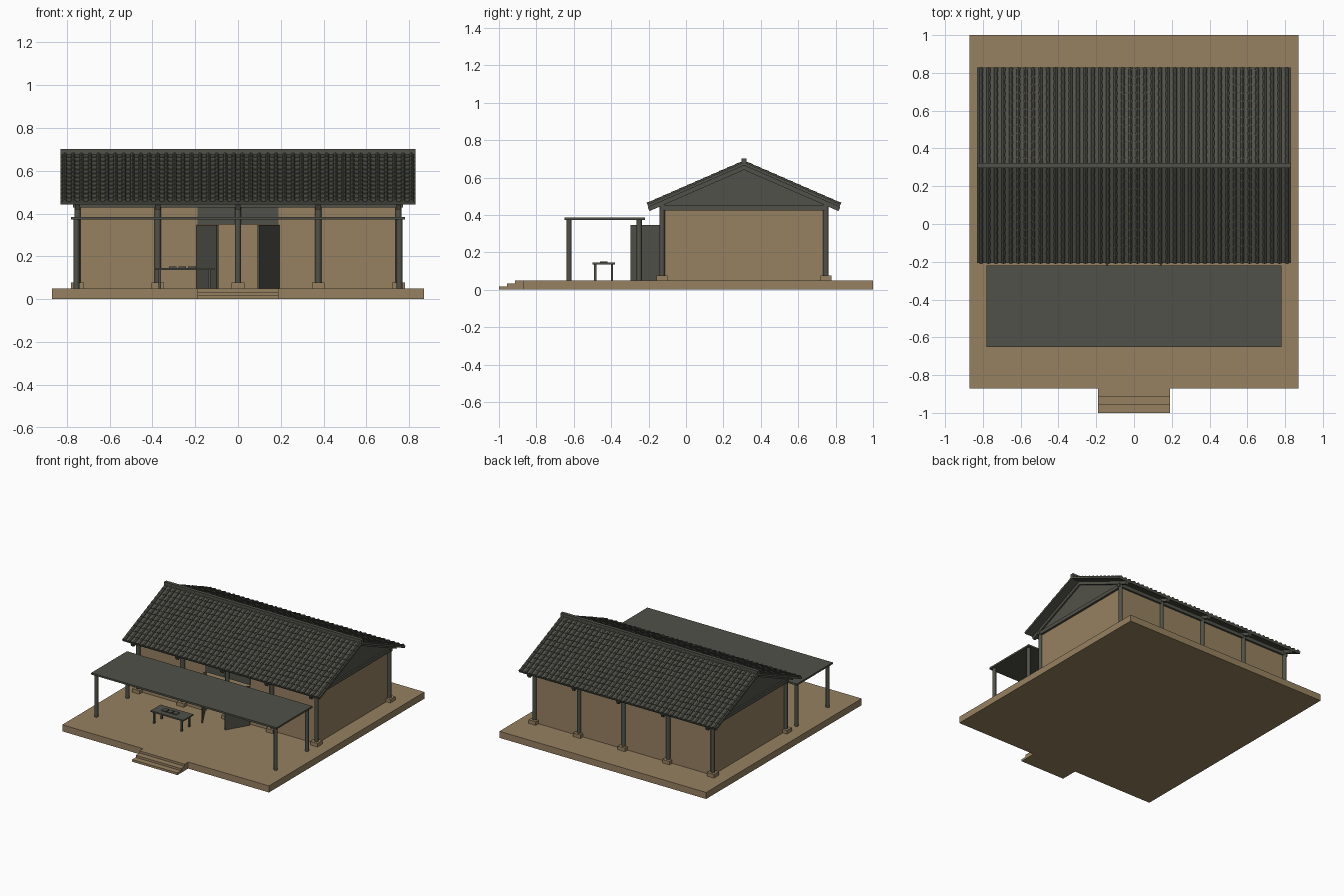
import bpy, bmesh, math
from mathutils import Matrix, Vector

cube = bpy.data.objects.get("Cube")
if cube:
    bpy.data.objects.remove(cube, do_unlink=True)


def material(name, rgb):
    m = bpy.data.materials.new(name)
    m.use_nodes = True
    m.diffuse_color = (*rgb, 1)
    m.node_tree.nodes["Principled BSDF"].inputs["Base Color"].default_value = (*rgb, 1)
    return m


TAN = material("tan earth", (0.31, 0.22, 0.12))
GRAY = material("dark gray wood and tile", (0.083, 0.083, 0.067))


def finish(name, bm, mat):
    mesh = bpy.data.meshes.new(name)
    bmesh.ops.recalc_face_normals(bm, faces=bm.faces)
    bm.to_mesh(mesh)
    bm.free()
    mesh.materials.append(mat)
    ob = bpy.data.objects.new(name, mesh)
    bpy.context.collection.objects.link(ob)
    return ob


def box(name, x, y, z, mat):
    """Box from (min, max) ranges on each axis."""
    bm = bmesh.new()
    size = [b - a for a, b in (x, y, z)]
    mid = [(a + b) / 2 for a, b in (x, y, z)]
    bmesh.ops.create_cube(bm, size=1, matrix=Matrix.Translation(mid) @ Matrix.Diagonal((*size, 1)))
    return finish(name, bm, mat)


def post(name, x, y, z0, z1, r):
    bm = bmesh.new()
    bmesh.ops.create_cone(bm, cap_ends=True, segments=12, radius1=r, radius2=r, depth=z1 - z0,
                          matrix=Matrix.Translation((x, y, (z0 + z1) / 2)))
    ob = finish(name, bm, GRAY)
    for p in ob.data.polygons:
        p.use_smooth = len(p.vertices) == 4
    return ob


def array(ob, count, offset):
    m = ob.modifiers.new("repeat", 'ARRAY')
    m.count = count
    m.use_relative_offset = False
    m.use_constant_offset = True
    m.constant_offset_displace = offset


FLOOR, FRONT, BACK, RIDGE = 0.05, -0.128, 0.748, 0.31
COLUMNS = [-0.75, -0.375, 0, 0.375, 0.75]

# Platform and entrance steps
box("platform", (-0.87, 0.87), (-0.87, 1), (0, FLOOR), TAN)
for i, y in enumerate((-1, -0.957, -0.913)):
    box("step", (-0.19, 0.19), (y, -0.87), (0, FLOOR * (i + 1) / 3), TAN)

# Earth walls, leaving the doorway open
for s in (-1, 1):
    box("front_wall", sorted((s * 0.19, s * 0.745)), (-0.12, -0.1), (FLOOR, 0.43), TAN)
    box("side_wall", sorted((s * 0.725, s * 0.745)), (-0.12, 0.745), (FLOOR, 0.43), TAN)
box("back_wall", (-0.745, 0.745), (0.725, 0.745), (FLOOR, 0.43), TAN)
box("door_lintel", (-0.19, 0.19), (-0.125, -0.1), (0.35, 0.43), GRAY)

# Columns on stone footings, tied by beams
for y in (FRONT, BACK):
    for x in COLUMNS:
        post("column", x, y, FLOOR, 0.46, 0.015)
        box("footing", (x - 0.03, x + 0.03), (y - 0.03, y + 0.03), (FLOOR, 0.077), TAN)
    box("long_beam", (-0.77, 0.77), (y - 0.012, y + 0.012), (0.428, 0.455), GRAY)
for s in (-1, 1):
    box("tie_beam", (s * 0.75 - 0.012, s * 0.75 + 0.012), (FRONT, BACK), (0.425, 0.452), GRAY)

# Gable panels
for s in (-1, 1):
    bm = bmesh.new()
    face = bm.faces.new([bm.verts.new((s * 0.735, y, z))
                         for y, z in ((FRONT, 0.45), (BACK, 0.45), (RIDGE, 0.655))])
    ext = bmesh.ops.extrude_face_region(bm, geom=[face])
    bmesh.ops.translate(bm, vec=(s * 0.015, 0, 0),
                        verts=[v for v in ext["geom"] if isinstance(v, bmesh.types.BMVert)])
    finish("gable_panel", bm, GRAY)

# Roof slopes, each modelled along its own fall line and then tilted into place
PITCH, LENGTH, ROWS, RIBS = math.atan(0.436), 0.563, 12, 42
row = LENGTH / ROWS
gap = 1.66 / RIBS
for turn in (0, math.pi):
    tilt = (Matrix.Translation((0, RIDGE, 0.68)) @ Matrix.Rotation(turn, 4, 'Z')
            @ Matrix.Rotation(PITCH, 4, 'X'))
    parts = [box("roof_deck", (-0.83, 0.83), (-LENGTH, 0), (-0.014, -0.003), GRAY)]
    for x in COLUMNS:
        parts.append(box("rafter", (x - 0.012, x + 0.012), (-LENGTH - 0.004, 0), (-0.036, -0.014), GRAY))

    # Flat pan tiles, lifted at the lower edge so that the courses step
    course = box("pan_tiles", (-0.83, 0.83), (-row, 0), (-0.006, 0), GRAY)
    for v in course.data.vertices:
        if v.co.y < -row / 2:
            v.co.z += 0.003
    array(course, ROWS, (0, -row, 0))

    # Round cover tiles, wider at the lower end
    bm = bmesh.new()
    place = (Matrix.Translation((-0.83 + gap / 2, -row / 2, 0))
             @ Matrix.Rotation(math.pi / 2, 4, 'X'))
    bmesh.ops.create_cone(bm, cap_ends=True, segments=8, radius1=0.009, radius2=0.012,
                          depth=row, matrix=place)
    rib = finish("cover_tiles", bm, GRAY)
    array(rib, RIBS, (gap, 0, 0))
    array(rib, ROWS, (0, -row, 0))
    for ob in parts + [course, rib]:
        ob.matrix_world = tilt
box("ridge_cap", (-0.83, 0.83), (RIDGE - 0.013, RIDGE + 0.013), (0.67, 0.702), GRAY)

# Double door standing ajar
for s in (-1, 1):
    leaf = box("door_leaf", (0, 0.187), (-0.005, 0.005), (FLOOR, 0.347), GRAY)
    hinge = Vector((s * 0.19, FRONT - 0.005, 0))
    swing = math.radians(-60 if s < 0 else -120)
    leaf.matrix_world = Matrix.Translation(hinge) @ Matrix.Rotation(swing, 4, 'Z')

# Flat canopy on four posts
box("canopy", (-0.78, 0.78), (-0.65, -0.22), (0.372, 0.385), GRAY)
for x in (-0.755, 0.755):
    for y in (-0.625, -0.25):
        post("canopy_post", x, y, FLOOR, 0.373, 0.014)

# Low table with small trays
box("table_top", (-0.385, -0.11), (-0.5, -0.38), (0.136, 0.146), GRAY)
for x in (-0.365, -0.135):
    for y in (-0.485, -0.395):
        box("table_leg", (x - 0.006, x + 0.006), (y - 0.006, y + 0.006), (FLOOR, 0.137), GRAY)
for x in (-0.305, -0.26, -0.215):
    box("tray", (x - 0.018, x + 0.018), (-0.46, -0.42), (0.146, 0.152), GRAY)
